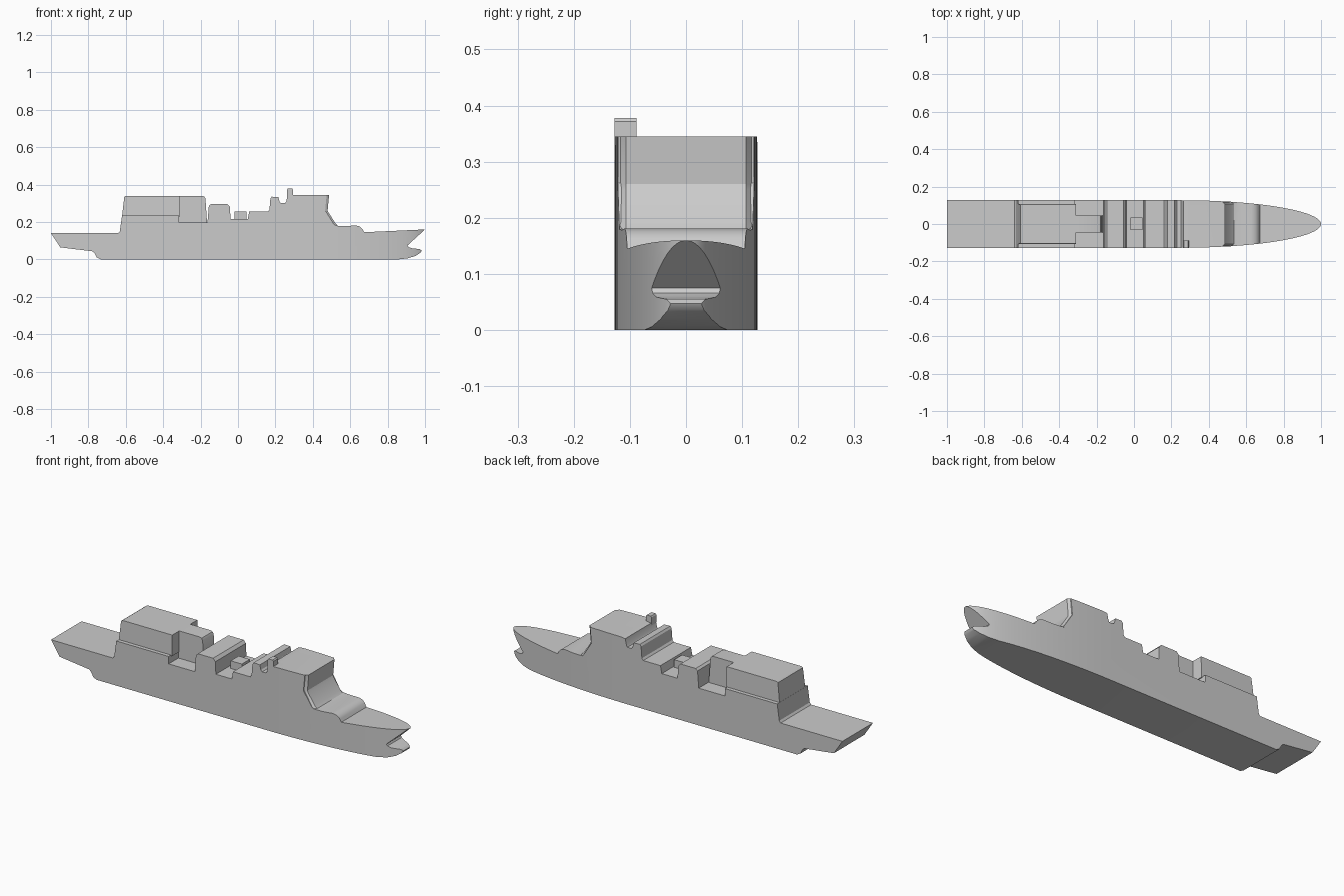
import bpy, bmesh, math

if "Cube" in bpy.data.objects:
    bpy.data.objects.remove(bpy.data.objects["Cube"])


def loft(name, sections):
    """Solid through matching closed loops of 3D points."""
    bm = bmesh.new()
    loops = [[bm.verts.new(p) for p in s] for s in sections]
    n = len(loops[0])
    for a, b in zip(loops, loops[1:]):
        for i in range(n):
            j = (i + 1) % n
            bm.faces.new((a[i], a[j], b[j], b[i]))
    bm.faces.new(loops[0])
    bm.faces.new(loops[-1])
    bmesh.ops.recalc_face_normals(bm, faces=bm.faces)
    me = bpy.data.meshes.new(name)
    bm.to_mesh(me)
    bm.free()
    ob = bpy.data.objects.new(name, me)
    bpy.context.collection.objects.link(ob)
    return ob


def side_prism(name, pts, y0, y1):
    return loft(name, [[(x, y, z) for x, z in pts] for y in (y0, y1)])


def plan_prism(name, pts, z0, z1):
    return loft(name, [[(x, y, z) for x, y in pts] for z in (z0, z1)])


def boolean(ob, cutter, op):
    mod = ob.modifiers.new(op, 'BOOLEAN')
    mod.operation, mod.object, mod.solver = op, cutter, 'EXACT'
    bpy.ops.object.select_all(action='DESELECT')
    ob.select_set(True)
    bpy.context.view_layer.objects.active = ob
    bpy.ops.object.modifier_apply(modifier=mod.name)
    bpy.data.objects.remove(cutter)


# hull and superstructure silhouette: keel and bulb, foredeck, bridge, midship, hangar base
profile = [
    (-1, .14), (-.95, .064), (-.777, .043), (-.765, .03), (-.755, .01), (-.735, 0),
    (.86, 0), (.91, .006), (.95, .019), (.975, .035), (.982, .047), (.972, .055),
    (.93, .059), (.912, .066), (.907, .075), (1, .16),
    (.675, .145), (.663, .165), (.65, .176), (.63, .181), (.57, .178), (.525, .18),
    (.513, .187), (.466, .262), (.474, .345),
    (.29, .345), (.265, .342), (.258, .31), (.252, .3), (.23, .3), (.222, .308), (.216, .333), (.18, .335),
    (.173, .325), (.168, .265), (.16, .255), (.06, .255), (.052, .215),
    (-.04, .215), (-.043, .28), (-.056, .295), (-.145, .295), (-.156, .285), (-.163, .196),
    (-.315, .196), (-.316, .235), (-.62, .235), (-.632, .15), (-.64, .14)]
hull = side_prism("ship_hull", profile, -.2, .2)

# plan outline with an elliptical bow
N = 24
outline = [(-1.1, -.127)]
for i in range(2 * N + 1):
    a = math.pi * (i / (2 * N) - .5)
    outline.append((.25 + .75 * math.cos(a), .127 * math.sin(a)))
outline.append((-1.1, .127))
boolean(hull, plan_prism("plan_cutter", outline, -.1, .6), 'INTERSECT')

# bridge front, chamfered toward both sides
face = [(.487, .345), (.479, .26), (.484, .25), (.522, .192), (.535, .18)]


def front_section(y, dx):
    return [(x + dx, y, z) for x, z in face] + [(.44, y, .17), (.44, y, .345)]


bridge_front = loft("bridge_front", [front_section(y, dx) for y, dx in
                    ((-.119, -.016), (-.107, 0), (.107, 0), (.119, -.016))])

# hangar with narrow forward extension
main = [(-.62, .23), (-.31, .23), (-.31, .34), (-.6, .34), (-.608, .335)]
hangar = loft("hangar", [[(x, s * (.107 if z < .3 else .104), z) for x, z in main] for s in (-1, 1)])
side_prism("hangar_extension",
           [(-.316, .19), (-.165, .19), (-.174, .325), (-.18, .336), (-.19, .34), (-.316, .34)],
           -.046, .046)
# lower hangar end wall beside the extension
side_prism("hangar_end_wall", [(-.33, .19), (-.315, .19), (-.315, .3395), (-.33, .3395)], -.1035, .1035)

# small deckhouse amidships
side_prism("deckhouse", [(-.02, .21), (.045, .21), (.045, .255), (-.02, .255)], -.032, .034)

# offset mast on the bridge roof
side_prism("mast_block", [(.262, .33), (.295, .33), (.295, .372), (.29, .378), (.266, .378), (.262, .372)],
           -.127, -.088)

bpy.ops.object.select_all(action='SELECT')
bpy.context.view_layer.objects.active = hull
bpy.ops.object.shade_smooth_by_angle(angle=math.radians(30))
